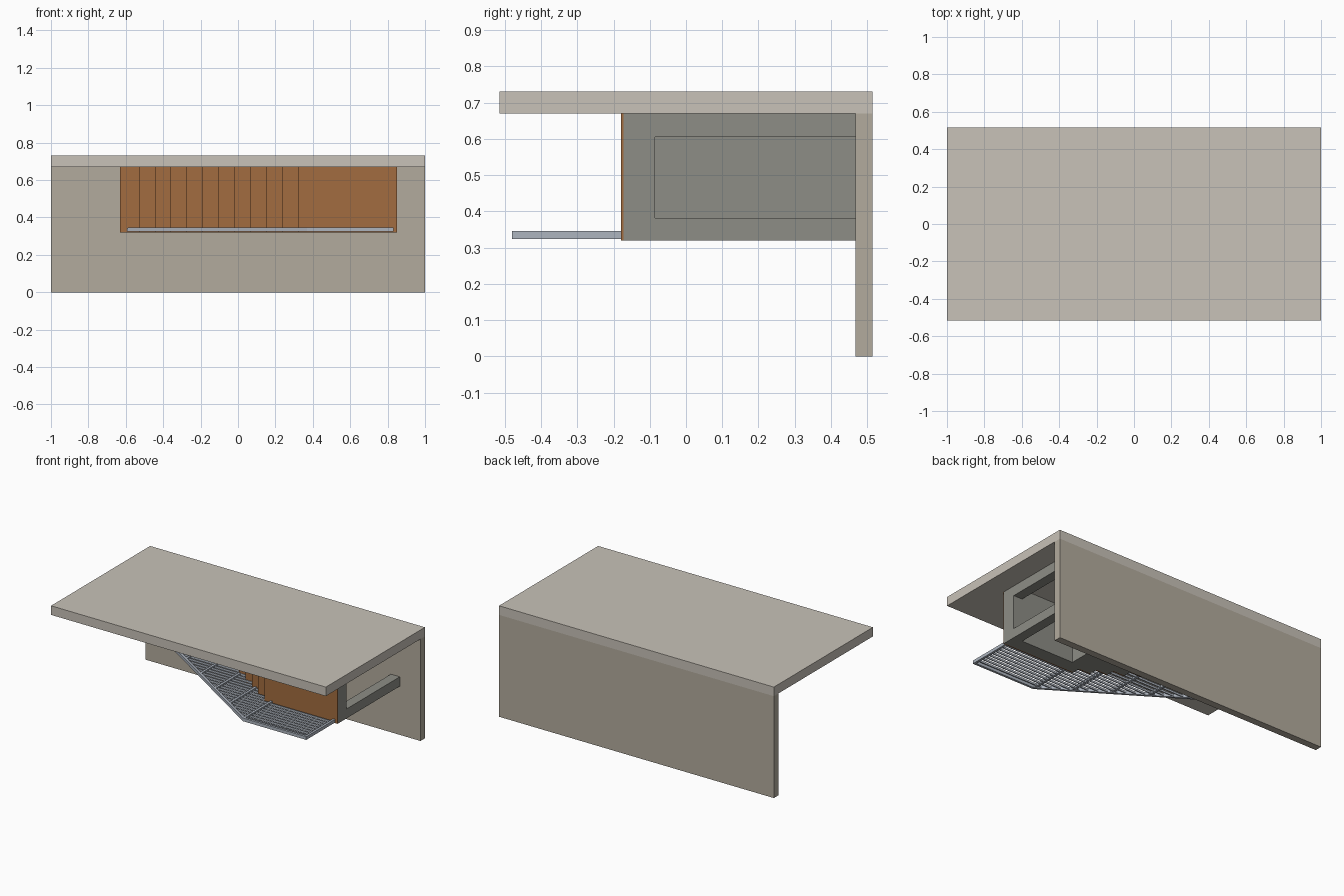
import bpy, bmesh, math
from mathutils import Matrix, Vector

if "Cube" in bpy.data.objects:
    bpy.data.objects.remove(bpy.data.objects["Cube"])


def material(name, rgb):
    m = bpy.data.materials.new(name)
    m.diffuse_color = (*rgb, 1)
    m.use_nodes = True
    m.node_tree.nodes["Principled BSDF"].inputs["Base Color"].default_value = m.diffuse_color
    return m


SLAB = material("pale_concrete", (0.58, 0.54, 0.48))
WALL = material("concrete", (0.45, 0.41, 0.34))
GREY = material("grey_body", (0.27, 0.27, 0.24))
WOOD = material("wood_panel", (0.36, 0.15, 0.05))
STEEL = material("steel", (0.42, 0.46, 0.52))


def add_box(bm, x0, x1, y0, y1, z0, z1):
    mat = Matrix.Translation(((x0 + x1) / 2, (y0 + y1) / 2, (z0 + z1) / 2)) \
        @ Matrix.Diagonal((x1 - x0, y1 - y0, z1 - z0, 1))
    bmesh.ops.create_cube(bm, size=1, matrix=mat)


def add_bar(bm, a, b, width, z0, z1):
    a, b = Vector(a), Vector(b)
    d, mid = b - a, (a + b) / 2
    mat = Matrix.Translation((mid.x, mid.y, (z0 + z1) / 2)) \
        @ Matrix.Rotation(math.atan2(d.y, d.x), 4, 'Z') \
        @ Matrix.Diagonal((d.length, width, z1 - z0, 1))
    bmesh.ops.create_cube(bm, size=1, matrix=mat)


def finish(bm, name, mat):
    me = bpy.data.meshes.new(name)
    bm.to_mesh(me)
    bm.free()
    ob = bpy.data.objects.new(name, me)
    me.materials.append(mat)
    bpy.context.collection.objects.link(ob)
    return ob


def boxes(name, mat, *dims):
    bm = bmesh.new()
    for d in dims:
        add_box(bm, *d)
    return finish(bm, name, mat)


# Roof slab and back wall
boxes("roof_slab", SLAB, (-1, 1, -0.515, 0.515, 0.67, 0.73))
boxes("back_wall", WALL, (-1, 1, 0.468, 0.515, 0, 0.67))

# Main hollow bay: front web, left web, open C-shaped right end
Z0, Z1, BACK = 0.32, 0.67, 0.468
FRONT, CORNER, STEP, RISE, N = -0.172, 0.32, 0.085, 0.0545, 11
boxes("bay_front_web", GREY, (CORNER, 0.85, FRONT, -0.085, Z0, Z1))
boxes("bay_left_web", GREY, (CORNER, 0.40, -0.085, BACK, Z0, Z1))
boxes("bay_end_flanges", GREY,
      (0.785, 0.85, -0.085, BACK, Z0, 0.382),
      (0.785, 0.85, -0.085, BACK, 0.605, Z1))
boxes("bay_wood_panel", WOOD, (CORNER, 0.85, FRONT - 0.008, FRONT, Z0, Z1))

# Stepped blocks receding to the left, each faced with wood
body, facing = bmesh.new(), bmesh.new()
for i in range(1, N + 1):
    x1 = CORNER - STEP * (i - 1)
    x0 = x1 - STEP if i < N else -0.63
    y = FRONT + RISE * i
    add_box(body, x0, x1, y, BACK, Z0, Z1)
    add_box(facing, x0, x1, y - 0.008, y, Z0, Z1)
finish(body, "stepped_blocks", GREY)
finish(facing, "stepped_wood_panels", WOOD)

# Grating: outer frame
SLOPE = RISE / STEP
XL, XC, XR, YF = -0.585, 0.37, 0.825, -0.472


def front_y(x):
    return YF + SLOPE * max(0, XC - x)


def body_y(x):
    if x >= CORNER:
        return FRONT
    return FRONT + RISE * min(N, math.ceil((CORNER - x) / STEP))


bm = bmesh.new()
add_bar(bm, (XR + 0.007, YF), (XC, YF), 0.015, 0.324, 0.345)
add_bar(bm, (XC + 0.004, YF), (XL, front_y(XL)), 0.015, 0.324, 0.345)
add_bar(bm, (XR, YF), (XR, FRONT), 0.015, 0.324, 0.345)
finish(bm, "grating_frame", STEEL)

# Grating: cross supports running back to the body
bm = bmesh.new()
for k in range(6):
    x = XC + (XL - XC) * k / 5
    add_bar(bm, (x, front_y(x)), (x, body_y(x)), 0.015, 0.326, 0.343)
finish(bm, "grating_supports", STEEL)

# Grating: thin slats parallel to the wall
bm = bmesh.new()
PITCH = 0.03
y = YF + PITCH
while y < body_y(XL):
    left = max(XL, XC - (y - YF) / SLOPE)
    right = XR if y < FRONT else CORNER - STEP * (math.ceil((y - FRONT) / RISE) - 1)
    if right - left > 0.01:
        add_bar(bm, (left, y), (right, y), 0.006, 0.328, 0.341)
    y += PITCH
finish(bm, "grating_slats", STEEL)
